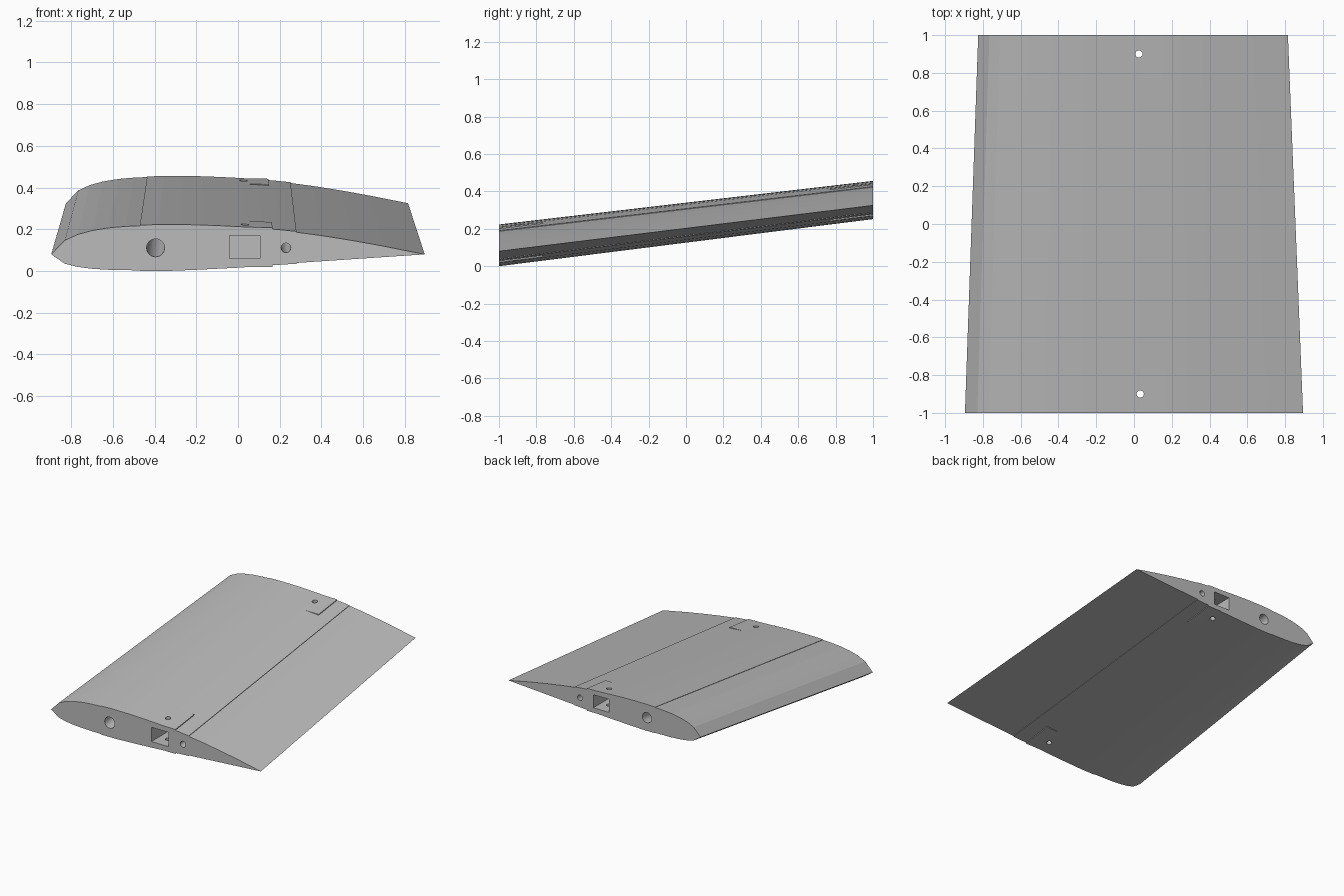
import bpy
import bmesh
from math import cos, sin, pi

cube = bpy.data.objects.get("Cube")
if cube:
    bpy.data.objects.remove(cube, do_unlink=True)

grey = bpy.data.materials.new("plain grey")
grey.use_nodes = True
grey.diffuse_color = (0.5, 0.5, 0.5, 1)
grey.node_tree.nodes["Principled BSDF"].inputs["Base Color"].default_value = grey.diffuse_color


def along_wing(x, z, y):
    """Place a point of the root section at span position y, with taper and rise."""
    t = (y + 1) / 2
    scale = 1 - 0.084 * t
    return (x * scale - 0.005 * t, y, 0.08 + 0.245 * t + (z - 0.08) * scale)


def straight(x, z, y):
    return (x, y, z)


def upright(x, y, z):
    return (x, y, z)


def loft(name, section, start, end, place=along_wing):
    """Closed solid running from one section to the other."""
    bm = bmesh.new()
    rings = [[bm.verts.new(place(a, b, d)) for a, b in section] for d in (start, end)]
    count = len(section)
    for i in range(count):
        j = (i + 1) % count
        bm.faces.new((rings[0][i], rings[0][j], rings[1][j], rings[1][i]))
    for ring in rings:
        bm.faces.new(ring)
    bmesh.ops.recalc_face_normals(bm, faces=bm.faces)
    mesh = bpy.data.meshes.new(name)
    bm.to_mesh(mesh)
    bm.free()
    mesh.materials.append(grey)
    obj = bpy.data.objects.new(name, mesh)
    bpy.context.collection.objects.link(obj)
    return obj


def circle(x, z, radius, sides=32):
    return [(x + radius * cos(2 * pi * i / sides), z + radius * sin(2 * pi * i / sides))
            for i in range(sides)]


def rectangle(left, right, low, high):
    return [(left, low), (right, low), (right, high), (left, high)]


def combine(target, tool, operation):
    """Apply a boolean and discard the tool."""
    tool.hide_render = True
    mod = target.modifiers.new("boolean", "BOOLEAN")
    mod.operation = operation
    mod.solver = "EXACT"
    mod.object = tool
    bpy.context.view_layer.objects.active = target
    bpy.ops.object.modifier_apply(modifier=mod.name)
    bpy.data.objects.remove(tool, do_unlink=True)


# Airfoil: nose, slightly raised middle skin, and tail
upper = [(-.895, .08), (-.83, .147), (-.77, .175), (-.7, .194), (-.62, .207),
         (-.54, .214), (-.47, .217), (-.47, .22), (-.38, .223), (-.28, .223),
         (-.18, .221), (-.08, .217), (.02, .212), (.12, .205), (.2, .198),
         (.28, .19), (.28, .186), (.4, .17), (.55, .146), (.7, .119), (.895, .08)]
lower = [(.28, .039), (.28, .035), (.165, .028), (0, .016), (-.2, .006), (-.35, 0),
         (-.47, 0), (-.47, .003), (-.62, .006), (-.7, .011), (-.77, .02), (-.83, .035)]
wing = loft("wing_section", upper + lower, -1, 1)

# Reinforcing blocks around the spar sockets at both ends
block = [(-.04, .03), (.02, .02), (.165, .02), (.165, .208), (.02, .211), (-.04, .19)]
for start, end in ((-1, -.765), (.77, 1)):
    combine(wing, loft("socket_block", block, start, end), "UNION")

# Full-length rod tunnels
for x, radius in ((-.395, .043), (.23, .023)):
    combine(wing, loft("rod_tunnel", circle(x, .111, radius), -1.1, 1.1), "DIFFERENCE")

# Blind rectangular sockets
combine(wing, loft("front_socket", rectangle(-.04, .105, .06, .17),
                   -1.1, -.765, straight), "DIFFERENCE")
combine(wing, loft("back_socket", rectangle(-.042, .091, .307, .408),
                   .77, 1.1, straight), "DIFFERENCE")

# Vertical pin holes through the sockets
for x, y in ((.033, -.9), (.026, .9)):
    combine(wing, loft("pin_hole", circle(x, y, .019), -.2, .8, upright), "DIFFERENCE")
